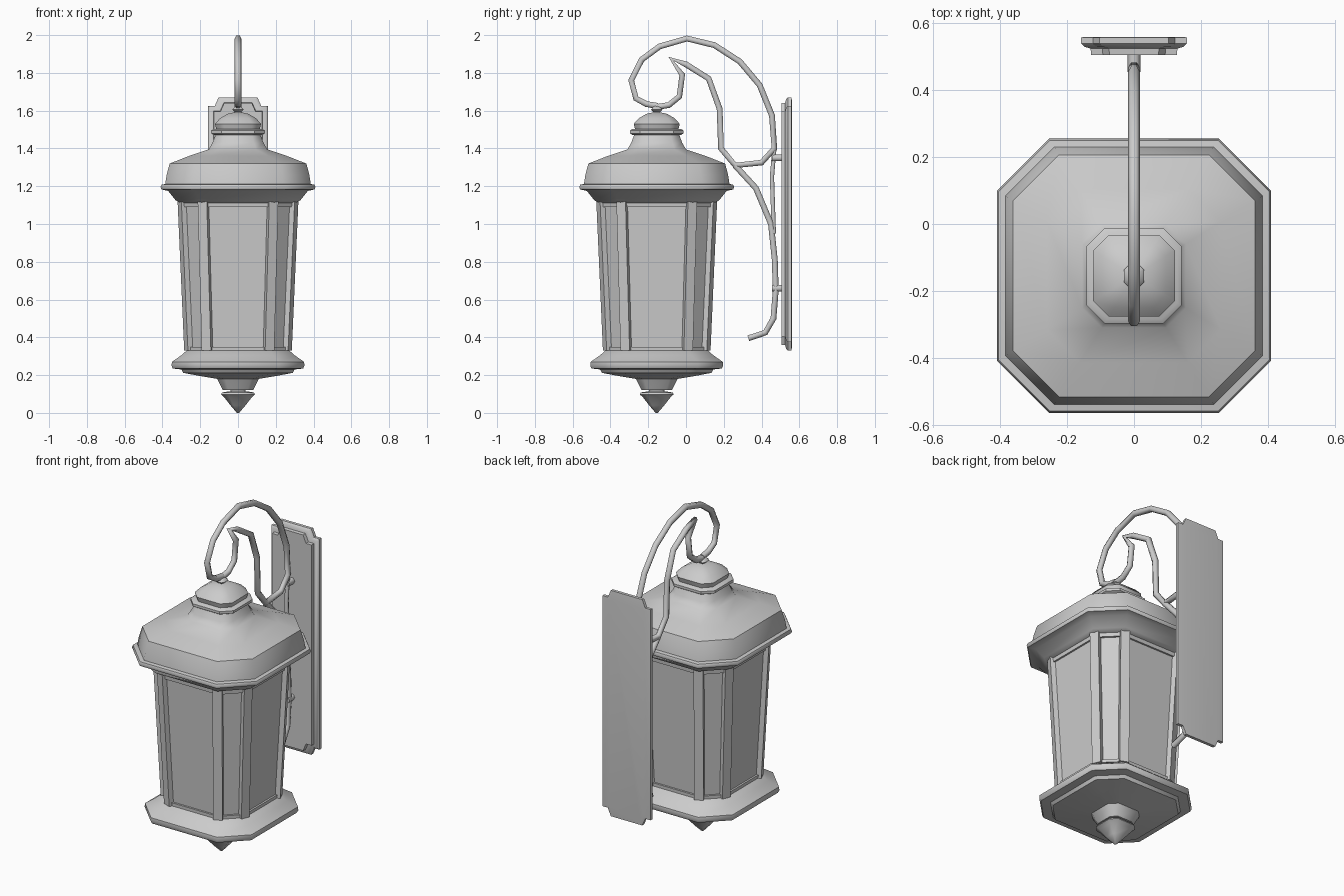
import bpy
import bmesh
import math
from mathutils import Vector

cube = bpy.data.objects.get("Cube")
if cube:
    bpy.data.objects.remove(cube, do_unlink=True)

CY = -0.155  # lantern axis


def finish(name, bm, angle):
    bmesh.ops.recalc_face_normals(bm, faces=bm.faces)
    mesh = bpy.data.meshes.new(name)
    bm.to_mesh(mesh)
    bm.free()
    ob = bpy.data.objects.new(name, mesh)
    bpy.context.collection.objects.link(ob)
    bpy.ops.object.select_all(action='DESELECT')
    ob.select_set(True)
    bpy.context.view_layer.objects.active = ob
    bpy.ops.object.shade_smooth_by_angle(angle=math.radians(angle))
    return ob


def loft(name, rings, angle=35):
    """Skin a stack of equal-length rings and cap both ends."""
    bm = bmesh.new()
    loops = [[bm.verts.new(p) for p in ring] for ring in rings]
    n = len(loops[0])
    for a, b in zip(loops, loops[1:]):
        for i in range(n):
            j = (i + 1) % n
            bm.faces.new((a[i], a[j], b[j], b[i]))
    bm.faces.new(loops[0])
    bm.faces.new(loops[-1])
    return finish(name, bm, angle)


def octagon(w, z, ratio=0.62):
    """Square of half-width w with cut corners."""
    f = w * ratio
    pts = [(w, -f), (w, f), (f, w), (-f, w), (-w, f), (-w, -f), (-f, -w), (f, -w)]
    return [Vector((x, y + CY, z)) for x, y in pts]


def tiers(name, profile, angle=35, ratio=0.62):
    return loft(name, [octagon(w, z, ratio) for w, z in profile], angle)


def tube(name, points, radius):
    curve = bpy.data.curves.new(name, 'CURVE')
    curve.dimensions = '3D'
    curve.bevel_depth = radius
    curve.bevel_resolution = 1
    curve.use_fill_caps = True
    spline = curve.splines.new('POLY')
    spline.points.add(len(points) - 1)
    for p, (y, z) in zip(spline.points, points):
        p.co = (0, y, z, 1)
    ob = bpy.data.objects.new(name, curve)
    bpy.context.collection.objects.link(ob)
    return ob


# Roof with eave, shoulder, neck and collar
tiers("roof", [(0.30, 1.11), (0.33, 1.125), (0.37, 1.175), (0.405, 1.183),
               (0.41, 1.195), (0.405, 1.208), (0.385, 1.212), (0.378, 1.26),
               (0.362, 1.32), (0.26, 1.36), (0.155, 1.395), (0.135, 1.43),
               (0.118, 1.475)], 50)
tiers("roof_collar", [(0.13, 1.472), (0.142, 1.48), (0.142, 1.495), (0.13, 1.503)])
tiers("roof_cap", [(0.115, 1.503), (0.122, 1.53), (0.095, 1.56), (0.055, 1.583),
                   (0.015, 1.592)], 50)
tiers("hanging_knob", [(0.015, 1.59), (0.03, 1.605), (0.015, 1.625)], 50)

# Tapered glass body
tiers("glass", [(0.258, 0.33), (0.294, 1.12)])

# Posts on the eight corners of the body
low, high = octagon(0.262, 0.33), octagon(0.297, 1.12)
axis = Vector((0, CY, 0))
for i, (a, b) in enumerate(zip(low, high)):
    turn = math.radians(22.5 + 45 * (i - 1))
    out = Vector((math.cos(turn), math.sin(turn), 0))
    side = Vector((-out.y, out.x, 0))
    rings = [[c + side * s * 0.026 + out * t * 0.014
              for s, t in ((-1, -1), (1, -1), (1, 1), (-1, 1))] for c in (a, b)]
    loft(f"post_{i + 1}", rings)

# Rails along the top and bottom of the glass
tiers("upper_rail", [(0.303, 1.09), (0.305, 1.115)])
tiers("lower_rail", [(0.269, 0.33), (0.270, 0.35)])

# Flared base and bottom finial
tiers("base", [(0.10, 0.12), (0.08, 0.12), (0.11, 0.18), (0.20, 0.195),
               (0.29, 0.212), (0.30, 0.23), (0.345, 0.235), (0.352, 0.25),
               (0.35, 0.27), (0.30, 0.305), (0.272, 0.33), (0.25, 0.336)][1:], 45)
tiers("finial", [(0.006, 0.0), (0.04, 0.04), (0.075, 0.085), (0.09, 0.098),
                 (0.085, 0.108), (0.04, 0.115), (0.04, 0.125)], 50)

# Wall plate with stepped corners
def plate_ring(inset, y):
    w, top, mid = 0.158 - inset, 0.67 - inset, 1.0
    corner = [(w, top - 0.045), (w - 0.035, top - 0.045), (w - 0.055, top)]
    quarter = [(x, z) for x, z in corner]
    upper = quarter + [(-x, z) for x, z in reversed(quarter)]
    lower = [(-x, -z) for x, z in upper]
    return [Vector((x, y, mid + z)) for x, z in upper + lower]


loft("wall_plate", [plate_ring(0.03, 0.505), plate_ring(0.028, 0.525),
                    plate_ring(0.01, 0.53), plate_ring(0, 0.54),
                    plate_ring(0, 0.558), plate_ring(0.012, 0.56)], 40)

# Scrolled arm
tube("arm_main", [(-0.15, 1.625), (-0.21, 1.635), (-0.265, 1.665), (-0.29, 1.76),
                  (-0.235, 1.87), (-0.14, 1.94), (0.005, 1.982), (0.15, 1.947),
                  (0.285, 1.86), (0.39, 1.735), (0.455, 1.575), (0.468, 1.40),
                  (0.40, 1.325), (0.26, 1.31), (0.185, 1.40), (0.178, 1.61),
                  (0.12, 1.77), (0, 1.845), (-0.08, 1.875), (-0.02, 1.79),
                  (-0.035, 1.675), (-0.09, 1.63), (-0.15, 1.62)], 0.018)
tube("arm_lower", [(0.26, 1.31), (0.37, 1.19), (0.45, 1.0), (0.47, 0.81),
                   (0.475, 0.65), (0.463, 0.50), (0.42, 0.425), (0.33, 0.395)], 0.018)
tube("arm_brace", [(0.468, 1.40), (0.455, 1.25), (0.465, 0.95)], 0.013)

# Bolts joining the arm to the plate
for label, z in (("upper", 1.35), ("lower", 0.66)):
    tube(f"{label}_bolt", [(0.455, z), (0.51, z)], 0.02)
